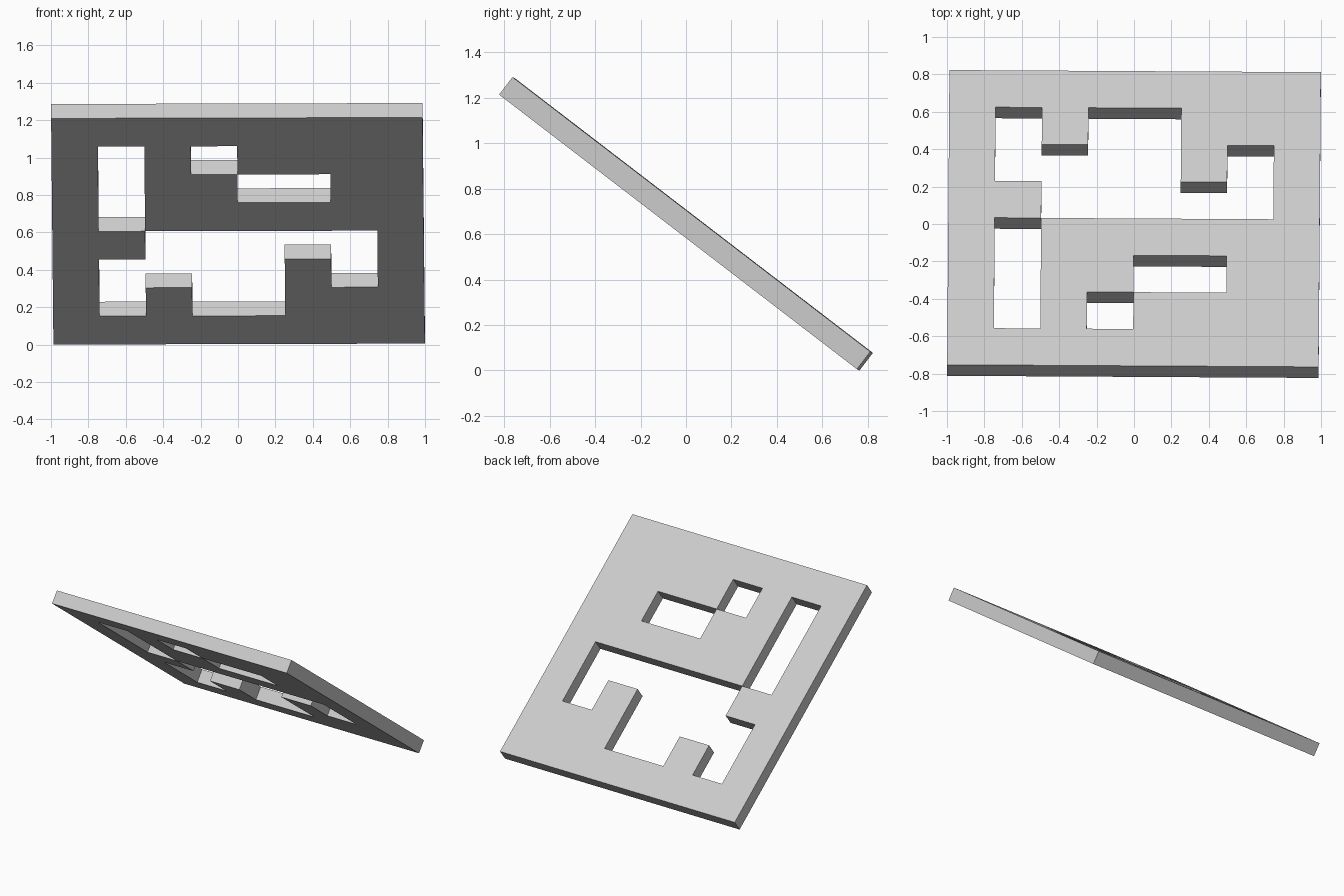
import bpy
import bmesh
from math import radians
from mathutils import Euler, Matrix

cube = bpy.data.objects.get("Cube")
if cube:
    bpy.data.objects.remove(cube, do_unlink=True)

CELLS = 8
SIZE = 1.986
CELL = SIZE / CELLS
THICK = 0.097

# Plan of the panel from back edge to front edge: '#' solid, '.' open
PLAN = [
    "########",
    "#.#..###",
    "#....#.#",
    "##.....#",
    "#.######",
    "#.##..##",
    "#.#.####",
    "########",
]

# Light grey material
grey = bpy.data.materials.new("light grey")
grey.use_nodes = True
colour = (0.6, 0.6, 0.6, 1)
grey.diffuse_color = colour
grey.node_tree.nodes["Principled BSDF"].inputs["Base Color"].default_value = colour

# Flat grid of cells with the openings removed
bm = bmesh.new()
bmesh.ops.create_grid(bm, x_segments=CELLS, y_segments=CELLS, size=SIZE / 2)


def is_open(face):
    c = face.calc_center_median()
    col = int((c.x + SIZE / 2) / CELL)
    row = int((SIZE / 2 - c.y) / CELL)
    return PLAN[row][col] == "."


bmesh.ops.delete(bm, geom=[f for f in bm.faces if is_open(f)], context="FACES")

# Thicken evenly about the middle plane
bmesh.ops.translate(bm, verts=bm.verts, vec=(0, 0, -THICK / 2))
ext = bmesh.ops.extrude_face_region(bm, geom=bm.faces[:], use_keep_orig=True)
top = [g for g in ext["geom"] if isinstance(g, bmesh.types.BMVert)]
bmesh.ops.translate(bm, verts=top, vec=(0, 0, THICK))
bmesh.ops.recalc_face_normals(bm, faces=bm.faces)

# Lean the panel: high at the front, with a very slight twist
tilt = Euler((radians(-37.5), radians(-0.15), radians(-0.33))).to_matrix().to_4x4()
bm.transform(tilt)
low = min(v.co.z for v in bm.verts)
bm.transform(Matrix.Translation((0, 0, -low)))

mesh = bpy.data.meshes.new("slotted_panel")
bm.to_mesh(mesh)
bm.free()
mesh.materials.append(grey)
panel = bpy.data.objects.new("slotted_panel", mesh)
bpy.context.collection.objects.link(panel)
